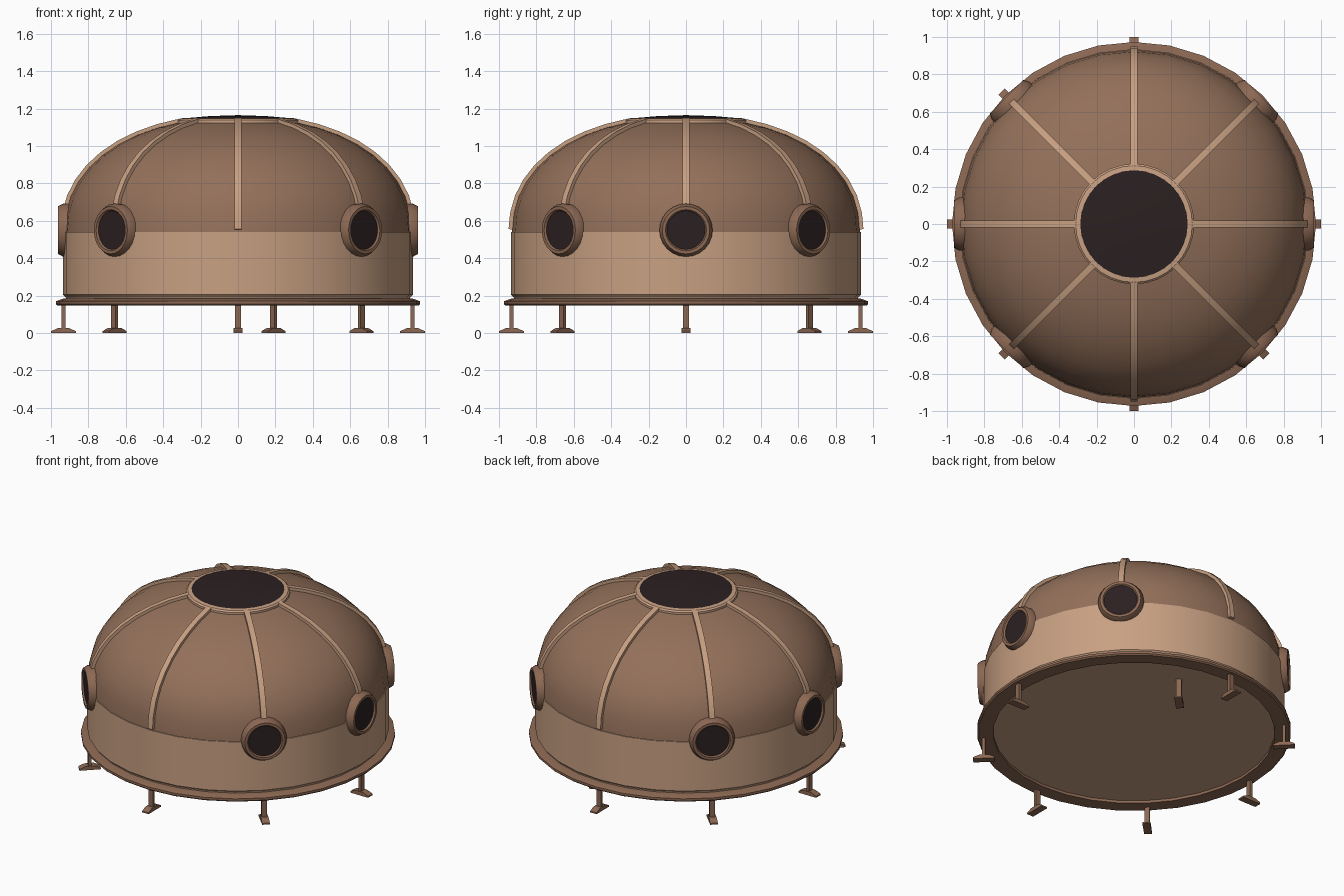
import bpy, bmesh, math
from mathutils import Matrix, Vector

if "Cube" in bpy.data.objects:
    bpy.data.objects.remove(bpy.data.objects["Cube"])


def material(name, hex_code):
    m = bpy.data.materials.new(name)
    lin = [(int(hex_code[i:i + 2], 16) / 255) for i in (0, 2, 4)]
    lin = [c / 12.92 if c <= 0.04045 else ((c + 0.055) / 1.055) ** 2.4 for c in lin]
    m.diffuse_color = (*lin, 1)
    m.use_nodes = True
    m.node_tree.nodes["Principled BSDF"].inputs["Base Color"].default_value = m.diffuse_color
    return m


TAN = material("light_tan", "C8A082")
BROWN = material("dome_brown", "93705A")
TRIM = material("trim_brown", "8C6853")
GLASS = material("dark_glass", "2B2021")


def finish(name, bm, mat, matrix=None, smooth=True):
    bmesh.ops.remove_doubles(bm, verts=bm.verts, dist=1e-5)
    bmesh.ops.recalc_face_normals(bm, faces=bm.faces)
    if matrix:
        bm.transform(matrix)
    me = bpy.data.meshes.new(name)
    bm.to_mesh(me)
    bm.free()
    me.materials.append(mat)
    ob = bpy.data.objects.new(name, me)
    bpy.context.collection.objects.link(ob)
    if smooth:
        bpy.ops.object.select_all(action='DESELECT')
        ob.select_set(True)
        bpy.context.view_layer.objects.active = ob
        bpy.ops.object.shade_smooth_by_angle(angle=math.radians(30))
    return ob


def lathe(name, profile, mat, segs=32, closed=False, matrix=None):
    """Spin (radius, height) points around z."""
    bm = bmesh.new()
    pts = profile + profile[:1] if closed else profile
    vs = [bm.verts.new((r, 0, z)) for r, z in pts]
    es = [bm.edges.new(p) for p in zip(vs, vs[1:])]
    bmesh.ops.spin(bm, geom=vs + es, cent=(0, 0, 0), axis=(0, 0, 1),
                   angle=2 * math.pi, steps=segs, use_merge=False)
    return finish(name, bm, mat, matrix)


def loft(name, sections, mat, matrix=None, smooth=False):
    """Join rings of equal point count and cap both ends."""
    bm = bmesh.new()
    rings = [[bm.verts.new(p) for p in s] for s in sections]
    n = len(rings[0])
    for a, b in zip(rings, rings[1:]):
        for i in range(n):
            j = (i + 1) % n
            bm.faces.new((a[i], a[j], b[j], b[i]))
    bm.faces.new(rings[0])
    bm.faces.new(rings[-1])
    return finish(name, bm, mat, matrix, smooth)


def rect(hx, hy, z):
    return [(-hx, -hy, z), (hx, -hy, z), (hx, hy, z), (-hx, hy, z)]


# Floor and cylindrical wall
lathe("wall", [(0, 0.165), (0.915, 0.165), (0.92, 0.19), (0.935, 0.205),
               (0.935, 0.54), (0.92, 0.541)], TAN)
# Base ring
lathe("base_ring", [(0.872, 0.147), (0.965, 0.147), (0.973, 0.155), (0.973, 0.17),
                    (0.935, 0.184), (0.872, 0.184)], TRIM, closed=True)

# Dome: full-shouldered shell up to the skylight
A, H, Z0, POW, TOP = 0.93, 0.614, 0.54, 2 / 2.17, math.radians(72.5)


def arc(t):
    return Vector((A * math.cos(t) ** POW, 0, Z0 + H * math.sin(t) ** POW))


def normal(t):
    d = arc(t + 0.01) - arc(max(t - 0.01, 0))
    return Vector((d.z, 0, -d.x)).normalized()


STEPS = [TOP * i / 9 for i in range(10)]
lathe("dome", [(arc(t).x, arc(t).z) for t in STEPS], BROWN)

# Skylight
lathe("skylight_frame", [(0.285, 1.11), (0.322, 1.11), (0.322, 1.138), (0.312, 1.147),
                         (0.287, 1.15)], TAN, closed=True)
lathe("skylight_glass", [(0.29, 1.148), (0.15, 1.16), (0, 1.165)], GLASS)

# Dome ribs, one every 45 degrees
for k in range(8):
    sections = []
    for t in [math.radians(1)] + STEPS[1:]:
        n, p, w = normal(t), arc(t), Vector((0, 0.018, 0))
        lo, hi = p - n * 0.015, p + n * 0.019
        sections.append([lo - w, hi - w, hi + w, lo + w])
    loft(f"rib_{k + 1}", sections, TAN, Matrix.Rotation(k * math.pi / 4, 4, 'Z'), True)

# Portholes on the sides and diagonals, none at front and back
for k in (0, 1, 3, 4, 5, 7):
    m = (Matrix.Rotation(k * math.pi / 4, 4, 'Z') @ Matrix.Translation((0, 0, 0.55))
         @ Matrix.Rotation(math.pi / 2, 4, 'Y'))
    lathe(f"porthole_frame_{k + 1}", [(0.103, 0.9), (0.142, 0.9), (0.142, 0.935), (0.127, 0.963),
                                      (0.11, 0.963), (0.103, 0.953)], TRIM, 24, True, m)
    lathe(f"porthole_glass_{k + 1}", [(0.105, 0.952), (0, 0.952)], GLASS, 24, False, m)

# Legs with wedge feet; the back right one stands further in
for k in range(8):
    a = k * math.pi / 4
    x, y = (0.19, 0.66) if k == 1 else (0.933 * math.cos(a), 0.933 * math.sin(a))
    m = Matrix.Translation((x, y, 0)) @ Matrix.Rotation(a, 4, 'Z')
    loft(f"leg_{k + 1}", [rect(0.01, 0.017, 0.02), rect(0.01, 0.017, 0.168)], TRIM, m)
    loft(f"foot_{k + 1}", [rect(0.067, 0.024, 0), rect(0.067, 0.024, 0.01),
                           rect(0.03, 0.024, 0.026)], TRIM, m)
